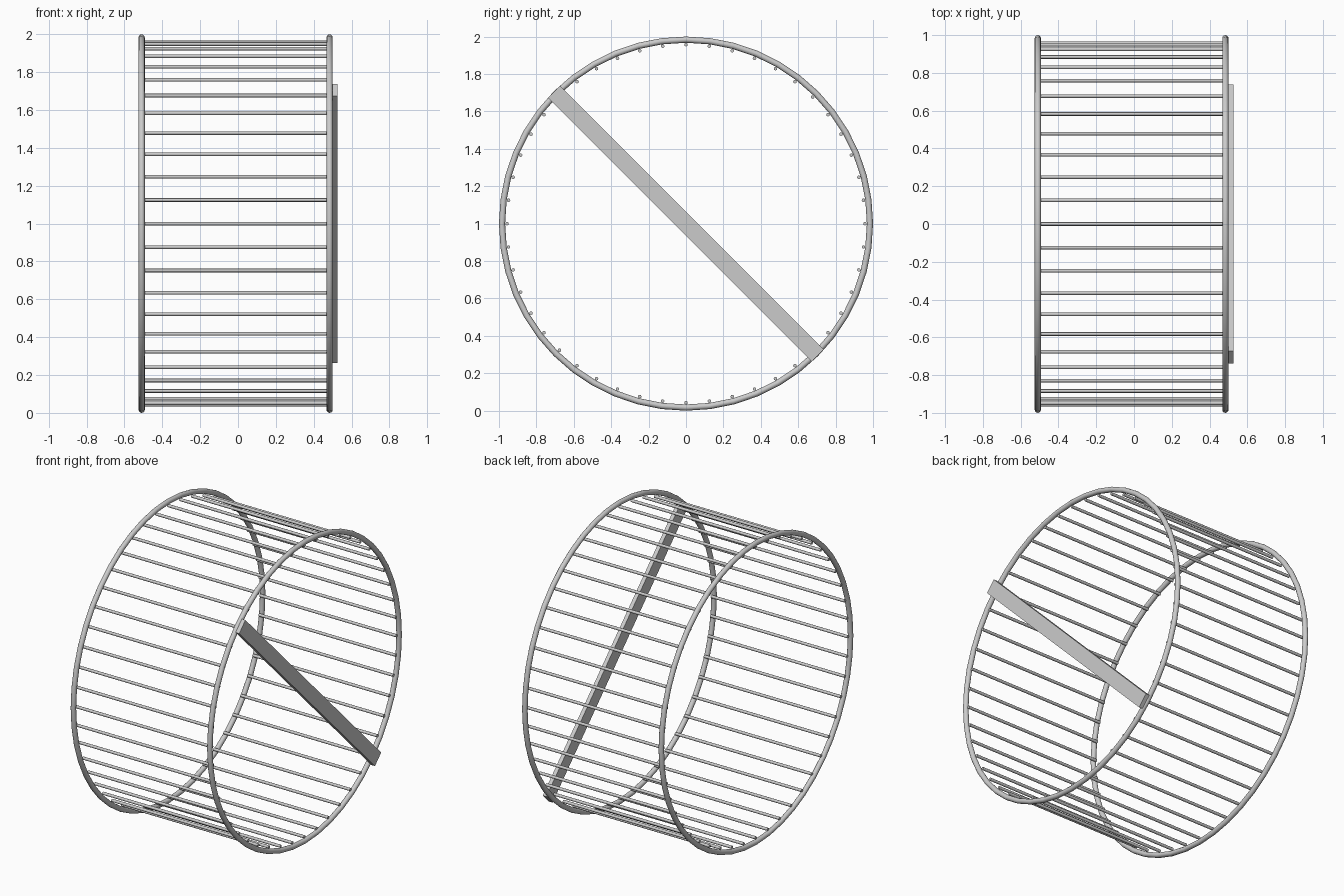
import bpy
from math import cos, sin, pi, radians

if "Cube" in bpy.data.objects:
    bpy.data.objects.remove(bpy.data.objects["Cube"])

RING_R, TUBE_R = 0.9835, 0.0165   # ring centre line and tube radius
ROD_R, ROD_ORBIT = 0.0095, 0.957  # rung radius and distance from axis
X_LEFT, X_RIGHT = -0.509, 0.484   # ring centre planes
RUNGS = 48


def finish(name):
    ob = bpy.context.object
    ob.name = name
    return ob


# Two round rims, axis along x
for name, x in (("left_rim", X_LEFT), ("right_rim", X_RIGHT)):
    bpy.ops.mesh.primitive_torus_add(
        major_radius=RING_R, minor_radius=TUBE_R,
        major_segments=48, minor_segments=12,
        location=(x, 0, 1), rotation=(0, pi / 2, 0))
    finish(name)
    bpy.ops.object.shade_smooth_by_angle(angle=radians(40))

# Rungs running between the rims
for i in range(RUNGS):
    a = 2 * pi * i / RUNGS
    bpy.ops.mesh.primitive_cylinder_add(
        vertices=12, radius=ROD_R, depth=X_RIGHT - X_LEFT,
        location=((X_LEFT + X_RIGHT) / 2, ROD_ORBIT * cos(a), 1 + ROD_ORBIT * sin(a)),
        rotation=(0, pi / 2, 0))
    finish(f"rung_{i + 1:02d}")
    bpy.ops.object.shade_smooth_by_angle(angle=radians(40))

# Flat diagonal support bar across the right rim
bpy.ops.mesh.primitive_cube_add(
    size=1, location=(0.5125, 0, 1), rotation=(-pi / 4, 0, 0))
bar = finish("support_bar")
bar.scale = (0.026, 1.995, 0.091)
bpy.ops.object.transform_apply(location=False, rotation=False, scale=True)
